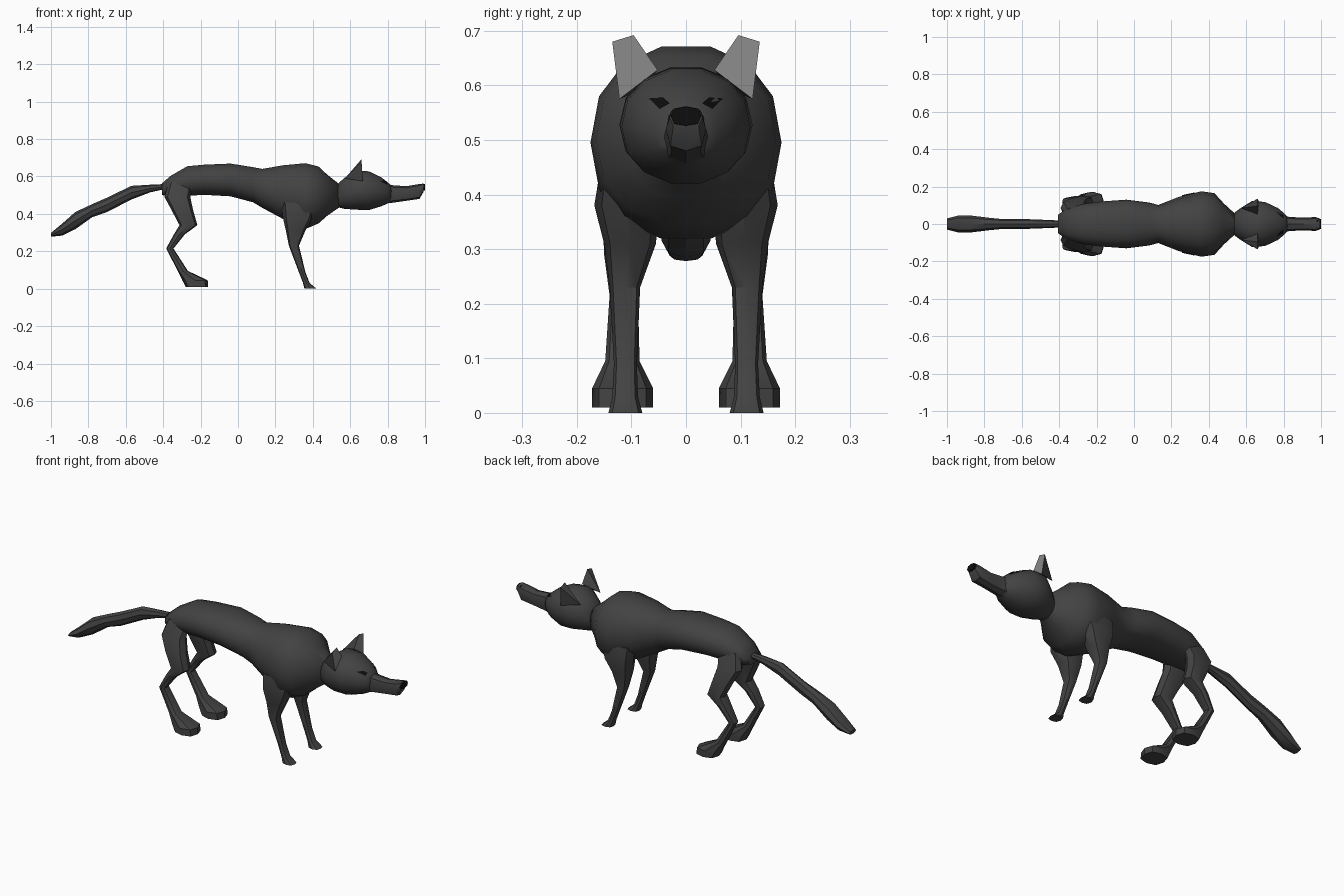
import bpy, math
from mathutils import Vector
from mathutils.bvhtree import BVHTree


def material(name, v):
    m = bpy.data.materials.new(name)
    m.diffuse_color = (v, v, v, 1)
    return m


FUR = material("dark fur", 0.055)
INNER = material("inner ear grey", 0.25)
BLACK = material("black", 0.004)


def make(name, verts, faces, mat, smooth=None):
    me = bpy.data.meshes.new(name)
    me.from_pydata(verts, [], faces)
    me.materials.append(mat)
    ob = bpy.data.objects.new(name, me)
    bpy.context.collection.objects.link(ob)
    bpy.ops.object.select_all(action='DESELECT')
    bpy.context.view_layer.objects.active = ob
    ob.select_set(True)
    bpy.ops.object.mode_set(mode='EDIT')
    bpy.ops.mesh.select_all(action='SELECT')
    bpy.ops.mesh.normals_make_consistent(inside=False)
    bpy.ops.object.mode_set(mode='OBJECT')
    if smooth:
        bpy.ops.object.shade_smooth_by_angle(angle=math.radians(smooth))
    return ob


def loft(name, rings, axis, n, power=1.0, mat=FUR, smooth=35):
    """Skin rings (station, u0, u1, v0, v1); axis x: u=y v=z, axis z: u=x v=y."""
    verts, faces = [], []
    for s, u0, u1, v0, v1 in rings:
        for i in range(n):
            a = 2 * math.pi * i / n
            c, d = (math.copysign(abs(t) ** power, t) if abs(t) > 1e-6 else 0
                    for t in (math.cos(a), math.sin(a)))
            u = (u0 + u1) / 2 + c * (u1 - u0) / 2
            v = (v0 + v1) / 2 + d * (v1 - v0) / 2
            verts.append((s, u, v) if axis == 'x' else (u, v, s))
    for k in range(len(rings) - 1):
        for i in range(n):
            j = (i + 1) % n
            faces.append((k * n + i, k * n + j, (k + 1) * n + j, (k + 1) * n + i))
    faces += [tuple(range(n)), tuple(range((len(rings) - 1) * n, len(rings) * n))]
    return make(name, verts, faces, mat, smooth)


def spine(name, stations, n, power=1.0, mat=FUR, smooth=35):
    """Symmetric loft along x from (x, bottom, top, half width)."""
    return loft(name, [(x, -w, w, lo, hi) for x, lo, hi, w in stations],
                'x', n, power, mat, smooth)


# Body: rump to neck
spine("body", [
    (-0.405, 0.50, 0.565, 0.05), (-0.36, 0.49, 0.605, 0.083),
    (-0.27, 0.495, 0.657, 0.108), (-0.18, 0.50, 0.665, 0.12),
    (-0.04, 0.492, 0.671, 0.13), (0.08, 0.46, 0.652, 0.115),
    (0.13, 0.43, 0.643, 0.102), (0.24, 0.37, 0.663, 0.145),
    (0.36, 0.315, 0.675, 0.175), (0.43, 0.345, 0.657, 0.165),
    (0.48, 0.39, 0.61, 0.11), (0.54, 0.432, 0.562, 0.055)], 14, 0.9, smooth=50)

# Head
head = spine("head", [
    (0.53, 0.435, 0.56, 0.055), (0.57, 0.425, 0.595, 0.085),
    (0.63, 0.42, 0.635, 0.122), (0.70, 0.418, 0.63, 0.118),
    (0.77, 0.44, 0.595, 0.085), (0.80, 0.455, 0.57, 0.06),
    (0.82, 0.465, 0.553, 0.038)], 14, 0.95, smooth=50)

# Muzzle and nose
spine("muzzle", [
    (0.79, 0.455, 0.56, 0.045), (0.83, 0.46, 0.553, 0.038),
    (0.90, 0.47, 0.548, 0.034), (0.97, 0.48, 0.56, 0.037),
    (0.993, 0.52, 0.562, 0.03)], 8, 0.75)
spine("nose", [(0.975, 0.525, 0.559, 0.026), (1.0, 0.526, 0.561, 0.028)],
      8, 0.7, BLACK)

# Tail
spine("tail", [
    (-0.38, 0.535, 0.56, 0.018), (-0.47, 0.515, 0.556, 0.022),
    (-0.57, 0.477, 0.55, 0.026), (-0.70, 0.41, 0.487, 0.026),
    (-0.78, 0.382, 0.452, 0.034), (-0.87, 0.318, 0.41, 0.045),
    (-0.94, 0.284, 0.348, 0.045), (-1.0, 0.278, 0.298, 0.03)], 8)

# Leg rings: z, back x, front x, inner y, outer y
FRONT = [(0.46, 0.23, 0.42, 0.06, 0.155), (0.38, 0.24, 0.40, 0.05, 0.168),
         (0.31, 0.256, 0.36, 0.055, 0.15), (0.23, 0.272, 0.326, 0.084, 0.14),
         (0.09, 0.325, 0.36, 0.09, 0.132), (0.03, 0.348, 0.383, 0.088, 0.135),
         (0.0, 0.355, 0.42, 0.08, 0.142)]
HIND = [(0.57, -0.37, -0.24, 0.03, 0.09), (0.49, -0.393, -0.255, 0.045, 0.125),
        (0.42, -0.355, -0.24, 0.06, 0.145), (0.34, -0.313, -0.217, 0.07, 0.152),
        (0.29, -0.343, -0.285, 0.08, 0.15), (0.215, -0.384, -0.345, 0.088, 0.14),
        (0.095, -0.322, -0.268, 0.085, 0.148), (0.045, -0.298, -0.162, 0.06, 0.172),
        (0.01, -0.28, -0.16, 0.06, 0.172)]

tree = BVHTree.FromPolygons([v.co for v in head.data.vertices],
                            [p.vertices for p in head.data.polygons])

for label, s in (("left", 1), ("right", -1)):
    # Legs with paws
    for name, rings in (("front_leg", FRONT), ("hind_leg", HIND)):
        loft(f"{name}_{label}",
             [(z, a, b, *sorted((s * c, s * d))) for z, a, b, c, d in rings],
             'z', 8, 0.75)

    # Ears: dark wedge with a paler front
    pts = [(0.668, 0.122, 0.575), (0.66, 0.135, 0.68), (0.66, 0.096, 0.692),
           (0.66, 0.052, 0.628), (0.572, 0.085, 0.59)]
    ear = make(f"ear_{label}", [(x, s * y, z) for x, y, z in pts],
               [(0, 1, 2, 3), (1, 0, 4), (2, 1, 4), (3, 2, 4), (0, 3, 4)], FUR)
    ear.data.materials.append(INNER)
    ear.data.polygons[0].material_index = 1

    # Eyes: slanted diamonds laid on the head surface
    eye = []
    for y, z in ((0.068, 0.576), (0.042, 0.578), (0.03, 0.567), (0.048, 0.557)):
        hit = tree.ray_cast(Vector((1.2, s * y, z)), Vector((-1, 0, 0)))[0]
        eye.append(((hit.x if hit else 0.77) + 0.006, s * y, z))
    make(f"eye_{label}", eye, [(0, 1, 2, 3) if s > 0 else (3, 2, 1, 0)], BLACK)
